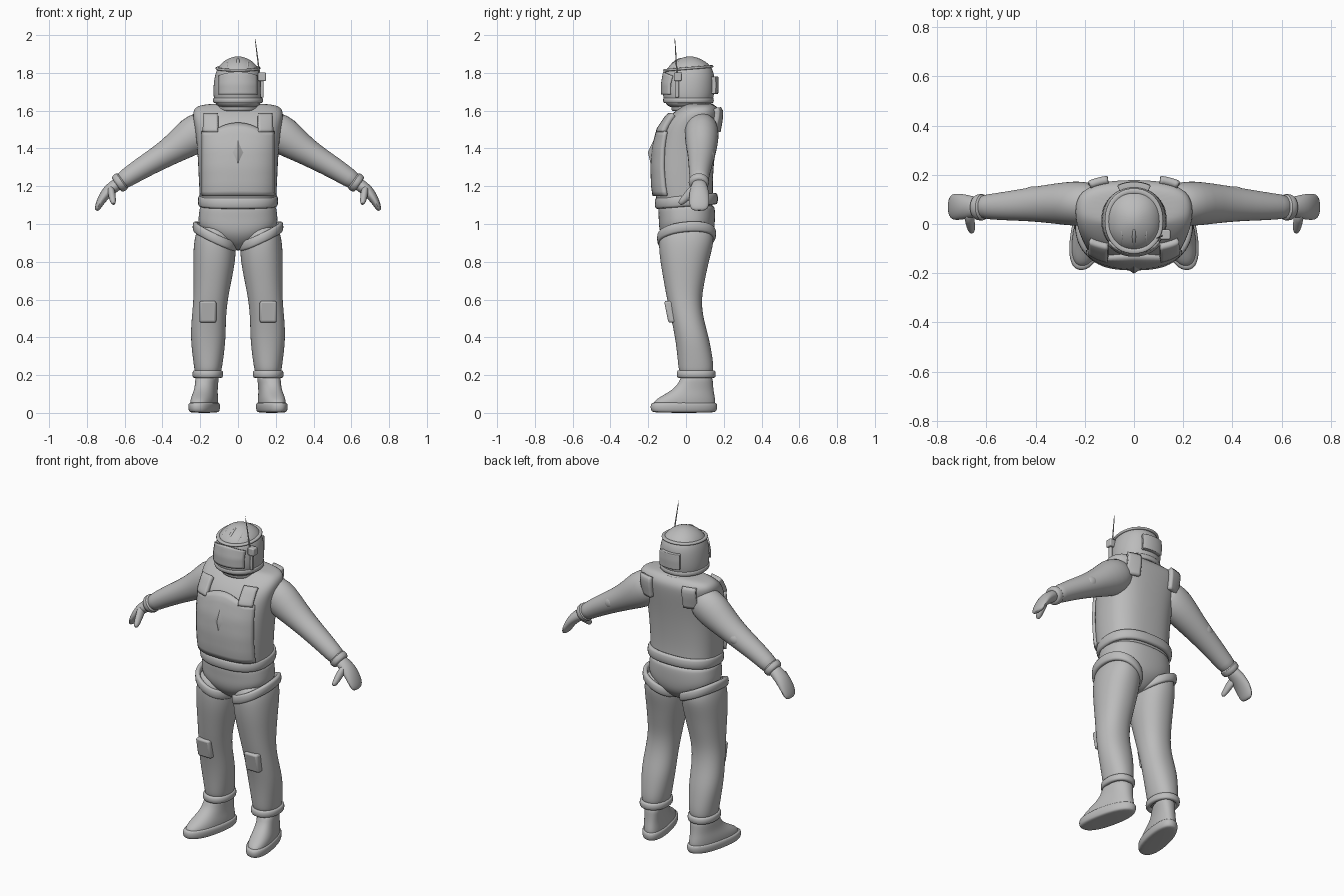
import bpy, bmesh, math
from mathutils import Vector

if "Cube" in bpy.data.objects:
    bpy.data.objects.remove(bpy.data.objects["Cube"])

GREY = bpy.data.materials.new("suit_grey")
GREY.diffuse_color = (0.5, 0.5, 0.5, 1)
GREY.use_nodes = True
GREY.node_tree.nodes["Principled BSDF"].inputs["Base Color"].default_value = GREY.diffuse_color


def finish(name, bm, subsurf=0, solid=0, bevel=0, mirror=False, angle=50):
    bmesh.ops.recalc_face_normals(bm, faces=bm.faces)
    me = bpy.data.meshes.new(name)
    bm.to_mesh(me)
    bm.free()
    me.materials.append(GREY)
    ob = bpy.data.objects.new(name, me)
    bpy.context.collection.objects.link(ob)
    if solid:
        m = ob.modifiers.new("thickness", 'SOLIDIFY')
        m.thickness, m.offset = solid, 0
    if bevel:
        m = ob.modifiers.new("bevel", 'BEVEL')
        m.width, m.segments = bevel, 3
    if subsurf:
        m = ob.modifiers.new("smooth", 'SUBSURF')
        m.levels = m.render_levels = subsurf
    if mirror:
        ob.modifiers.new("mirror", 'MIRROR')
    bpy.context.view_layer.objects.active = ob
    ob.select_set(True)
    bpy.ops.object.shade_smooth_by_angle(angle=math.radians(angle))
    ob.select_set(False)
    return ob


def skin(name, rings, closed=False, **kw):
    """Bridge rings of points into one surface, capping the ends if open."""
    bm = bmesh.new()
    vs = [[bm.verts.new(p) for p in r] for r in rings]
    n = len(rings[0])
    for i in range(len(vs) if closed else len(vs) - 1):
        a, b = vs[i], vs[(i + 1) % len(vs)]
        for j in range(n):
            bm.faces.new((a[j], a[(j + 1) % n], b[(j + 1) % n], b[j]))
    if not closed:
        bm.faces.new(vs[0])
        bm.faces.new(vs[-1])
    return finish(name, bm, **kw)


def power(v, e):
    return math.copysign(abs(v) ** e, v)


def stack(name, secs, n=2.0, shear=0, seg=24, **kw):
    """Horizontal sections (z, x0, x1, y0, y1)."""
    rings = []
    for z, x0, x1, y0, y1 in secs:
        r = []
        for k in range(seg):
            a = math.tau * k / seg
            x = (x0 + x1) / 2 + (x1 - x0) / 2 * power(math.cos(a), 2 / n)
            y = (y0 + y1) / 2 + (y1 - y0) / 2 * power(math.sin(a), 2 / n)
            r.append((x + shear * (y - 0.06), y, z))
        rings.append(r)
    return skin(name, rings, subsurf=2, **kw)


def tube(name, secs, seg=16, **kw):
    """Sections (x, y, z, half thickness, half width) along a path."""
    pts = [Vector(s[:3]) for s in secs]
    rings = []
    for i, s in enumerate(secs):
        t = (pts[min(i + 1, len(pts) - 1)] - pts[max(i - 1, 0)]).normalized()
        u = t.cross(Vector((0, 1, 0))).normalized()
        v = u.cross(t)
        rings.append([pts[i] + u * s[3] * math.cos(math.tau * k / seg)
                      + v * s[4] * math.sin(math.tau * k / seg) for k in range(seg)])
    return skin(name, rings, subsurf=1, **kw)


def band(name, c, rx, ry, h, w, tilt=0, n=2.0, pitch=0, seg=48, **kw):
    """Padded hoop around a centre, h half high and w half thick."""
    rings = []
    for k in range(seg):
        a = math.tau * k / seg
        d = Vector((power(math.cos(a), 2 / n), power(math.sin(a), 2 / n)))
        out = Vector((d.x * ry, d.y * rx, 0)).normalized()
        p = Vector((c[0] + rx * d.x, c[1] + ry * d.y, c[2] + tilt * d.x + pitch * d.y))
        rings.append([p + out * w * power(math.cos(b), .7) + Vector((0, 0, h * power(math.sin(b), .7)))
                      for b in [math.tau * j / 12 for j in range(12)]])
    return skin(name, rings, closed=True, **kw)


def surface_y(secs, n, x, z, side):
    """Depth of a stacked form at x, z on the front (-1) or back (1)."""
    for a, b in zip(secs, secs[1:]):
        if a[0] <= z <= b[0]:
            f = (z - a[0]) / (b[0] - a[0])
            _, _, rx, y0, y1 = [p + (q - p) * f for p, q in zip(a, b)]
            k = max(0, 1 - min(1, abs(x / rx)) ** n) ** (1 / n)
            return (y0 + y1) / 2 + side * (y1 - y0) / 2 * k


def patch(name, secs, n, x0, x1, z0, top, side, thick, lift=0, cols=16, rows=10, **kw):
    """Plate that follows a stacked form; top is a function of x."""
    bm = bmesh.new()
    g = []
    for i in range(cols + 1):
        x = x0 + (x1 - x0) * i / cols
        zs = [z0 + (top(x) - z0) * j / rows for j in range(rows + 1)]
        g.append([bm.verts.new((x, surface_y(secs, n, x, z, side) + side * lift, z)) for z in zs])
    for i in range(cols):
        for j in range(rows):
            bm.faces.new((g[i][j], g[i + 1][j], g[i + 1][j + 1], g[i][j + 1]))
    return finish(name, bm, solid=thick, angle=40, **kw)


def box(name, c, size, bevel, pitch=0, **kw):
    bm = bmesh.new()
    bmesh.ops.create_cube(bm, size=1)
    for v in bm.verts:
        p = Vector((v.co.x * size[0], v.co.y * size[1], v.co.z * size[2]))
        v.co = Vector(c) + Vector((p.x, p.y + pitch * p.z, p.z))
    return finish(name, bm, bevel=bevel, **kw)


def sym(rows):
    return [(z, -rx, rx, y0, y1) for z, rx, y0, y1 in rows]


# torso and hips
TORSO = sym([(1.07, .20, -.14, .145), (1.12, .203, -.158, .145), (1.2, .207, -.17, .142),
             (1.3, .212, -.174, .147), (1.4, .217, -.167, .157), (1.5, .228, -.142, .172),
             (1.56, .24, -.10, .18), (1.6, .24, -.055, .18), (1.63, .215, -.01, .155),
             (1.638, .12, .0, .13)])
stack("torso", TORSO, n=2.6)
stack("hips", sym([(.86, .025, -.03, .05), (.88, .06, -.08, .09), (.93, .15, -.13, .14),
                   (.98, .21, -.145, .152), (1.03, .212, -.145, .155), (1.08, .205, -.15, .155),
                   (1.11, .2, -.14, .145)]), n=2.4)
band("belt", (0, .002, 1.122), .197, .152, .03, .015, n=2.5, pitch=.012)

# chest plate, diamond relief and shoulder pads
patch("chest_plate", TORSO, 2.6, -.185, .185, 1.15,
      lambda x: 1.49 + .04 * max(0, 1 - (x / .13) ** 2), -1, .024, .003, cols=24, rows=14)
bm = bmesh.new()
hub = bm.verts.new((0, -.202, 1.38))
rim = [bm.verts.new((x, surface_y(TORSO, 2.6, x, z, -1) - .012, z))
       for x, z in ((0, 1.31), (.033, 1.38), (0, 1.46), (-.033, 1.38))]
for k in range(4):
    bm.faces.new((hub, rim[k], rim[(k + 1) % 4]))
finish("chest_relief", bm)
for label, side, z0, z1 in (("front", -1, 1.485, 1.575), ("back", 1, 1.49, 1.61)):
    patch(label + "_shoulder_pad", TORSO, 2.6, .105, .178, z0, lambda x: z1,
          side, .035, .005, cols=6, rows=8, mirror=True)

# legs, hip bands, knee pads
stack("leg", [(.19, .095, .225, -.03, .14), (.24, .084, .233, -.041, .147),
              (.3, .075, .241, -.046, .14), (.4, .064, .252, -.058, .122),
              (.5, .064, .246, -.079, .092), (.6, .054, .236, -.101, .081),
              (.7, .034, .236, -.119, .1), (.8, .014, .238, -.137, .121),
              (.88, .01, .236, -.145, .143), (.94, .02, .228, -.143, .15),
              (1.0, .06, .205, -.11, .12)], n=2.2, mirror=True)
band("hip_band", (.122, .003, .935), .104, .142, .027, .014, tilt=.05, n=2.2, pitch=.012, mirror=True)
box("knee_pad", (.16, -.075, .535), (.09, .06, .115), .012, pitch=-.2, mirror=True)

# trouser cuffs and boots
band("trouser_cuff", (.16, .054, .205), .068, .09, .02, .013, n=2.2, mirror=True)
stack("boot", [(.02, .1, .228, -.17, .15), (.05, .1, .23, -.178, .158), (.075, .102, .23, -.155, .155),
               (.1, .106, .226, -.11, .15), (.125, .108, .222, -.07, .146),
               (.16, .107, .222, -.036, .143), (.21, .1, .222, -.025, .14)],
      n=2.3, shear=-.2, mirror=True)
stack("sole", [(0, .105, .225, -.165, .145), (.008, .094, .236, -.185, .163), (.03, .09, .24, -.19, .168),
               (.05, .092, .238, -.187, .166), (.058, .104, .226, -.17, .15)],
      n=2.3, shear=-.2, mirror=True)

# sleeves, cuffs, elbow pads
tube("sleeve", [(.13, .082, 1.525, .07, .07), (.18, .082, 1.505, .1, .09), (.24, .083, 1.468, .107, .094),
                (.32, .083, 1.41, .082, .084), (.42, .08, 1.348, .066, .07),
                (.52, .073, 1.29, .058, .06), (.59, .07, 1.243, .051, .052),
                (.63, .07, 1.217, .045, .048)], mirror=True)
tube("sleeve_cuff", [(.608, .068, 1.232, .045, .045), (.612, .068, 1.229, .055, .057),
                     (.638, .068, 1.211, .052, .054), (.645, .068, 1.206, .042, .044)], mirror=True)
tube("elbow_pad", [(.37, .12, 1.385, .01, .01), (.38, .12, 1.378, .03, .028), (.41, .12, 1.36, .042, .038),
                   (.44, .118, 1.34, .03, .028), (.45, .118, 1.333, .01, .01)], mirror=True)

# mittens with thumbs
tube("mitten", [(.62, .07, 1.223, .033, .035), (.655, .07, 1.2, .034, .044), (.69, .07, 1.172, .032, .052),
                (.715, .07, 1.14, .026, .055), (.735, .07, 1.105, .02, .054),
                (.745, .07, 1.08, .015, .045), (.748, .07, 1.07, .007, .025)], mirror=True)
tube("thumb", [(.675, .05, 1.19, .02, .03), (.668, .02, 1.16, .02, .026), (.664, -.008, 1.132, .018, .02),
               (.66, -.027, 1.113, .014, .016), (.658, -.034, 1.105, .006, .008)], mirror=True)

# helmet with collar, rim, brim and visor
HELMET = sym([(1.61, .1, -.085, .115), (1.64, .124, -.112, .138), (1.68, .132, -.125, .15),
              (1.74, .131, -.126, .153), (1.8, .121, -.116, .15), (1.84, .101, -.09, .13),
              (1.87, .066, -.048, .09), (1.888, .02, .0, .04)])
stack("helmet", HELMET, n=2.15)
band("collar", (0, .035, 1.618), .1, .1, .02, .013)
band("helmet_rim", (0, .013, 1.655), .124, .125, .014, .009, n=2.15)
band("helmet_brim", (0, .012, 1.824), .108, .122, .007, .011, n=2.15, pitch=.01)
patch("visor", HELMET, 2.15, -.1, .1, 1.685, lambda x: 1.805 - 2 * x * x, -1, .012, .001)
patch("helmet_back_box", HELMET, 2.15, -.06, .06, 1.69, lambda x: 1.78, 1, .04, cols=8, bevel=.004)

# crown ridges
for label, x, z in (("middle", 0, 1.886), ("left", -.05, 1.872), ("right", .05, 1.872)):
    tube(label + "_crown_ridge", [(x, -.1, z - .075, .005, .006), (x, -.07, z - .035, .009, .008),
                                  (x, -.03, z - .008, .009, .008), (x, .02, z, .009, .008),
                                  (x, .07, z - .015, .009, .008), (x, .11, z - .045, .009, .008),
                                  (x, .13, z - .075, .005, .006)], seg=10)

# radio box, strut and antenna
box("radio_box", (.127, -.043, 1.78), (.042, .04, .045), .006)
box("radio_strut", (.127, -.048, 1.725), (.018, .022, .11), .005)
tube("antenna", [(.116, -.047, 1.77, .005, .005), (.11, -.05, 1.83, .004, .004),
                 (.088, -.06, 2.0, .0025, .0025)], seg=8)
